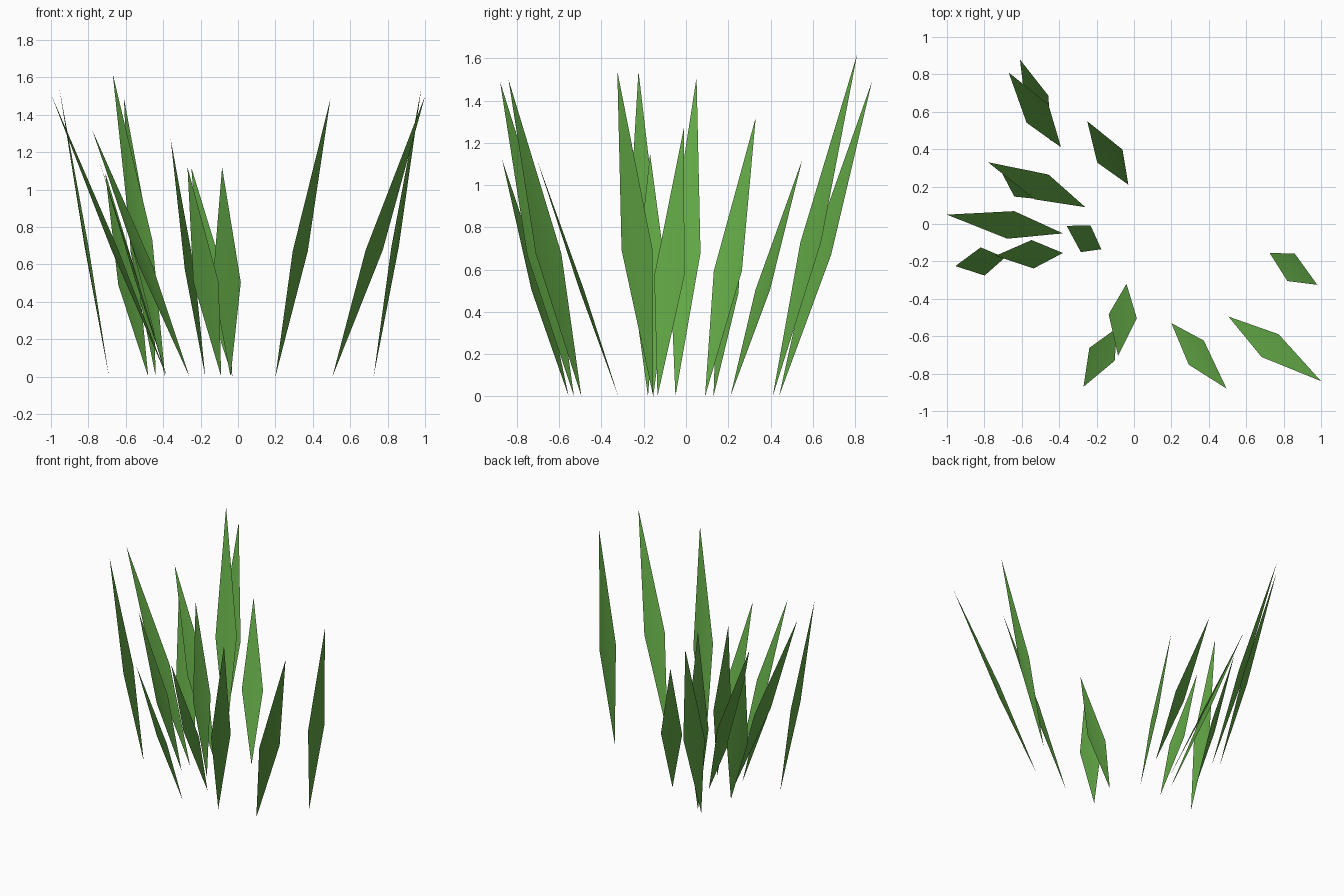
import bpy
import math
from mathutils import Vector

default = bpy.data.objects.get("Cube")
if default:
    bpy.data.objects.remove(default, do_unlink=True)

# Single leaf green
green = bpy.data.materials.new("leaf_green")
green.use_nodes = True
colour = (0.12, 0.38, 0.06, 1.0)
green.diffuse_color = colour
shader = next(n for n in green.node_tree.nodes if n.type == 'BSDF_PRINCIPLED')
shader.inputs["Base Color"].default_value = colour
shader.inputs["Roughness"].default_value = 0.9

HALF_WIDTH = 0.076   # half the width at the widest point
WIDEST = 0.45        # how far up the blade it is widest
FOLD = 0.008         # depth of the crease along the middle


def make_blade(name, base, tip, turn):
    """A pointed leaf, widest below its middle, creased from root to tip."""
    root = Vector((*base, 0))
    end = Vector(tip)
    angle = math.radians(turn)
    side = Vector((math.cos(angle), math.sin(angle), 0)) * HALF_WIDTH
    middle = root.lerp(end, WIDEST)
    normal = side.cross(end - root).normalized()
    lean = Vector((end.x - root.x, end.y - root.y, 0))
    if normal.dot(lean) < 0:
        normal, side = -normal, -side
    crease = middle + normal * FOLD
    points = [root, middle + side, end, middle - side, crease]
    faces = [(0, 1, 4), (1, 2, 4), (2, 3, 4), (3, 0, 4)]
    mesh = bpy.data.meshes.new(name)
    mesh.from_pydata([tuple(p) for p in points], [], faces)
    mesh.materials.append(green)
    for polygon in mesh.polygons:
        polygon.use_smooth = True
    mesh.update()
    blade = bpy.data.objects.new(name, mesh)
    bpy.context.scene.collection.objects.link(blade)
    return blade


# Each blade: root position, tip position, direction of its width in degrees
blades = {
    "back_tall_blade": ((-.39, .41), (-.67, .81, 1.62), 40),
    "back_outer_blade": ((-.44, .44), (-.61, .88, 1.49), 40),
    "back_short_blade": ((-.03, .21), (-.25, .55, 1.12), 27),
    "right_back_blade": ((-.26, .09), (-.78, .33, 1.32), 61),
    "right_back_short_blade": ((-.48, .13), (-.71, .28, 1.09), 42),
    "right_long_blade": ((-.38, -.05), (-1, .05, 1.51), 76),
    "right_outer_blade": ((-.69, -.18), (-.955, -.225, 1.54), 98),
    "right_front_blade": ((-.38, -.155), (-.74, -.17, 1.15), 94),
    "inner_blade": ((-.175, -.135), (-.36, -.01, 1.27), 70),
    "front_short_blade": ((-.09, -.555), (-.27, -.87, 1.12), -27),
    "front_inner_blade": ((-.04, -.32), (-.085, -.705, 1.12), -8),
    "front_left_blade": ((.2, -.53), (.495, -.88, 1.49), 58),
    "left_long_blade": ((.505, -.495), (1, -.84, 1.5), 53),
    "left_outer_blade": ((.725, -.155), (.98, -.325, 1.54), 75),
}
for name, (base, tip, turn) in blades.items():
    make_blade(name, base, tip, turn)
